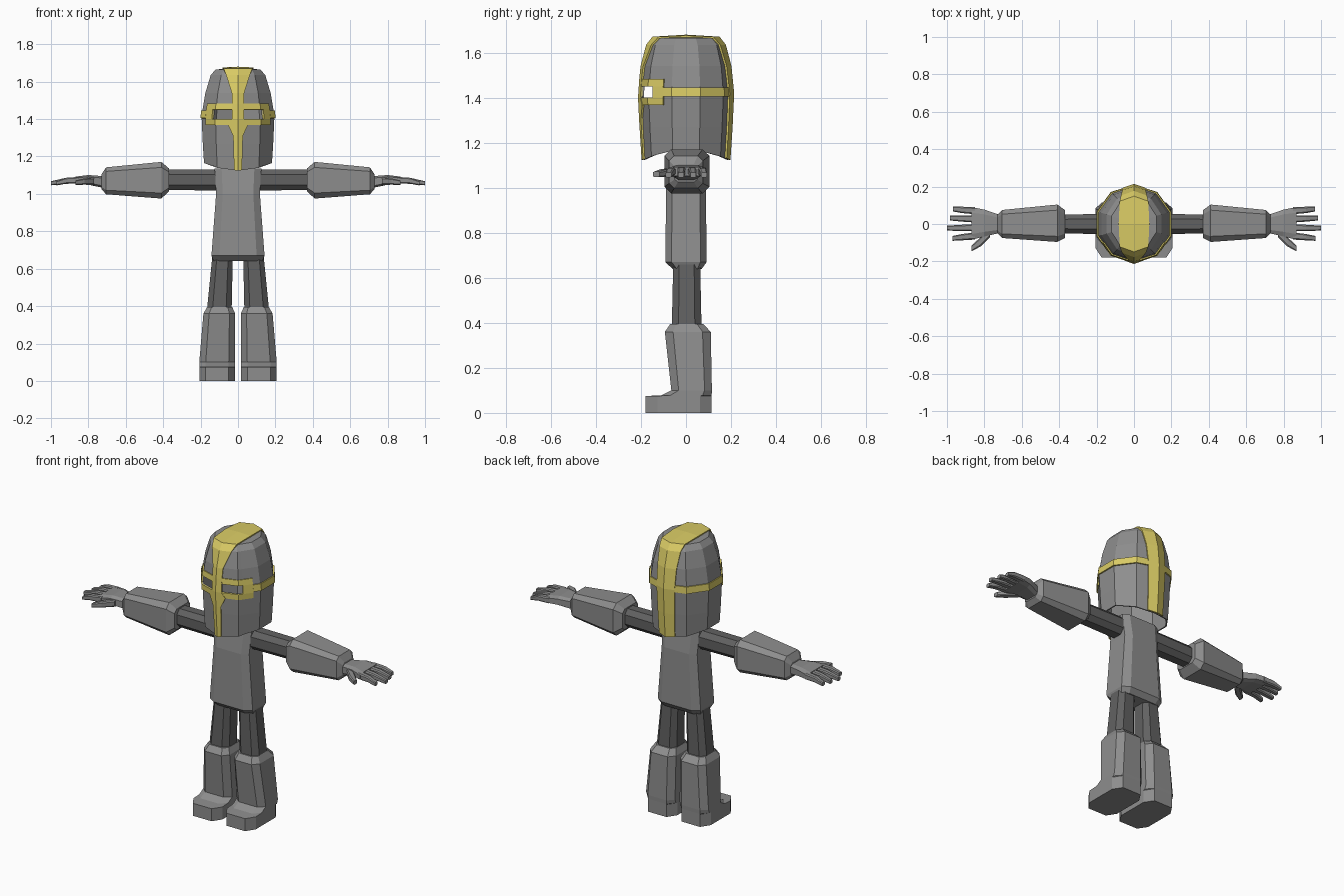
import bpy, bmesh, math

if "Cube" in bpy.data.objects:
    bpy.data.objects.remove(bpy.data.objects["Cube"])


def material(name, rgb):
    m = bpy.data.materials.new(name)
    m.diffuse_color = (*rgb, 1)
    m.use_nodes = True
    m.node_tree.nodes["Principled BSDF"].inputs["Base Color"].default_value = m.diffuse_color
    return m


STEEL = material("steel grey", (0.27, 0.27, 0.27))
CLOTH = material("dark grey", (0.12, 0.12, 0.12))
GOLD = material("gold", (0.70, 0.60, 0.13))


def finish(name, bm, mat, mirror=False, shell=0.0, shell_side=-1):
    me = bpy.data.meshes.new(name)
    bm.to_mesh(me)
    bm.free()
    me.materials.append(mat)
    ob = bpy.data.objects.new(name, me)
    bpy.context.collection.objects.link(ob)
    if shell:
        s = ob.modifiers.new("shell", "SOLIDIFY")
        s.thickness, s.offset = shell, shell_side
    if mirror:
        ob.modifiers.new("mirror", "MIRROR")
    return ob


def tube(name, rings, axis, mat, chamfer=0.35, mirror=True):
    """Loft of chamfered boxes; ring = (position, centre u, centre v, half u, half v)."""
    bm = bmesh.new()
    c = 1 - chamfer
    shape = [(1, -c), (1, c), (c, 1), (-c, 1), (-1, c), (-1, -c), (-c, -1), (c, -1)]
    loops = []
    for p, cu, cv, hu, hv in rings:
        pts = [(cu + hu * a, cv + hv * b) for a, b in shape]
        loops.append([bm.verts.new((u, v, p) if axis == "z" else (p, u, v)) for u, v in pts])
    for a, b in zip(loops, loops[1:]):
        for i in range(8):
            j = (i + 1) % 8
            bm.faces.new((a[i], a[j], b[j], b[i]))
    bm.faces.new(loops[0])
    bm.faces.new(loops[-1])
    bmesh.ops.recalc_face_normals(bm, faces=bm.faces)
    return finish(name, bm, mat, mirror)


# Helmet surface: ten-sided, t runs round the sides (0 = front, 5 = back)
PROFILE = [(1.12, 0.188), (1.27, 0.198), (1.42, 0.205), (1.54, 0.193),
           (1.635, 0.168), (1.665, 0.14)]


def radius(z):
    for (z0, r0), (z1, r1) in zip(PROFILE, PROFILE[1:]):
        if z <= z1:
            return r0 + (r1 - r0) * (z - z0) / (z1 - z0)
    return PROFILE[-1][1]


def squeeze(z):
    return 1 - 0.1 * max(0, (z - 1.42) / 0.245)


def surf(t, z, off=0.0):
    k = math.floor(t)
    f = t - k
    a, b = (math.radians(36 * n) for n in (k, k + 1))
    x = (1 - f) * math.sin(a) + f * math.sin(b)
    y = -(1 - f) * math.cos(a) - f * math.cos(b)
    if z < 1.2:  # arched lower rim
        z = 1.124 + 0.045 * (1 - y * y)
    r = radius(z) + off
    return (x * r * squeeze(z), y * r, z)


# Helmet shell with two open eye slits
SLIT = (0.25, 1.2, 1.40, 1.45)
half = [0, 0.25, 1, 1.2, 2, 3, 4]
cols = half + [5] + [10 - t for t in reversed(half[1:])]
rows = [1.12, 1.27, 1.40, 1.45, 1.54, 1.635, 1.665]
bm = bmesh.new()
grid = [[bm.verts.new(surf(t, z)) for t in cols] for z in rows]
n = len(cols)
for i in range(len(rows) - 1):
    for j in range(n):
        t0, t1 = cols[j], cols[(j + 1) % n] or 10
        mid = min((t0 + t1) / 2, 10 - (t0 + t1) / 2)
        if rows[i] == SLIT[2] and SLIT[0] < mid < SLIT[1]:
            continue
        k = (j + 1) % n
        bm.faces.new((grid[i][j], grid[i][k], grid[i + 1][k], grid[i + 1][j]))
apex = bm.verts.new((0, 0, 1.674))
for j in range(n):
    bm.faces.new((grid[-1][j], grid[-1][(j + 1) % n], apex))
finish("helmet_shell", bm, STEEL, shell=0.008)


# Gold plates following the helmet
def plate(name, areas, off=0.007):
    bm = bmesh.new()
    for t0, t1, z0, z1 in areas:
        ts = [t0] + [k for k in range(math.floor(t0) + 1, math.ceil(t1))] + [t1]
        for a, b in zip(ts, ts[1:]):
            bm.faces.new([bm.verts.new(surf(t, z, off))
                          for t, z in ((a, z0), (b, z0), (b, z1), (a, z1))])
    bmesh.ops.remove_doubles(bm, verts=bm.verts, dist=1e-4)
    finish(name, bm, GOLD, shell=0.008)


plate("helmet_band", [(1.65, 8.35, 1.405, 1.445)])
plate("visor_frame", [(-1.65, 1.65, 1.45, 1.483), (-1.65, 1.65, 1.367, 1.40),
                      (-1.65, -1.2, 1.40, 1.45), (1.2, 1.65, 1.40, 1.45),
                      (-0.25, 0.25, 1.40, 1.45)])

# Gold crest stripe: up the front, over the top, down the back
front = [(1.12, 0.02), (1.31, 0.025), (1.367, 0.05), (1.40, 0.03), (1.48, 0.03),
         (1.54, 0.032), (1.635, 0.06), (1.665, 0.072)]
back = [(1.665, 0.072), (1.635, 0.066), (1.54, 0.06), (1.42, 0.057), (1.27, 0.053), (1.12, 0.05)]


def stripe_row(z, w, centre, sign):
    dt = w / (radius(z) * 0.588 * squeeze(z))
    pts = [surf(centre + sign * d, z, 0.009) for d in (-dt, 0, dt)]
    return [(x, y, h + (0.006 if z > 1.66 else 0)) for x, y, h in pts]


bm = bmesh.new()
path = [stripe_row(z, w, 0, 1) for z, w in front]
path.append([(-0.082, 0, 1.676), (0, 0, 1.68), (0.082, 0, 1.676)])
path += [stripe_row(z, w, 5, -1) for z, w in back]
verts = [[bm.verts.new(p) for p in row] for row in path]
for a, b in zip(verts, verts[1:]):
    for i in (0, 1):
        bm.faces.new((a[i], a[i + 1], b[i + 1], b[i]))
finish("crest_stripe", bm, GOLD, shell=0.009)

# Torso
tube("torso", [(0.64, 0, 0.005, 0.13, 0.065), (0.67, 0, 0, 0.142, 0.092),
               (1.0, 0, 0, 0.117, 0.088), (1.135, 0, 0, 0.125, 0.07)],
     "z", STEEL, 0.3, mirror=False)

# Legs and boots
tube("thighs", [(0.38, 0.1, 0.003, 0.066, 0.066), (0.66, 0.083, 0.003, 0.055, 0.06)],
     "z", CLOTH, 0.45)
tube("boots", [(0, 0.111, -0.033, 0.096, 0.147), (0.075, 0.111, -0.033, 0.096, 0.147),
               (0.078, 0.111, 0.002, 0.096, 0.112), (0.10, 0.111, 0.025, 0.096, 0.09),
               (0.36, 0.1, 0.008, 0.085, 0.102), (0.395, 0.098, 0.003, 0.067, 0.073)],
     "z", STEEL, 0.36)

# Arms
tube("upper_arms", [(0.1, 0, 1.075, 0.055, 0.056), (0.4, 0, 1.075, 0.05, 0.055)],
     "x", CLOTH, 0.5)
tube("forearm_guards", [(0.37, 0, 1.075, 0.075, 0.062), (0.41, 0.004, 1.073, 0.1, 0.098),
                        (0.705, 0, 1.07, 0.075, 0.072), (0.73, 0, 1.065, 0.05, 0.04)],
     "x", STEEL, 0.3)

# Hands
tube("palms", [(0.71, 0, 1.062, 0.046, 0.032), (0.8, 0.005, 1.075, 0.072, 0.026),
               (0.87, 0.003, 1.072, 0.088, 0.02)], "x", STEEL)
for i, (y0, y1, tip) in enumerate([(0.071, 0.08, 0.967), (0.027, 0.032, 0.985),
                                   (-0.02, -0.022, 1.0), (-0.064, -0.077, 0.97)]):
    tube(f"finger_{i + 1}", [(0.85, y0, 1.073, 0.019, 0.018),
                             (0.92, (y0 + y1) / 2, 1.07, 0.017, 0.016),
                             (tip, y1, 1.057, 0.013, 0.011)], "x", STEEL)
tube("thumbs", [(0.77, -0.045, 1.068, 0.025, 0.02), (0.82, -0.095, 1.066, 0.025, 0.017),
                (0.87, -0.132, 1.06, 0.015, 0.012)], "x", STEEL)
